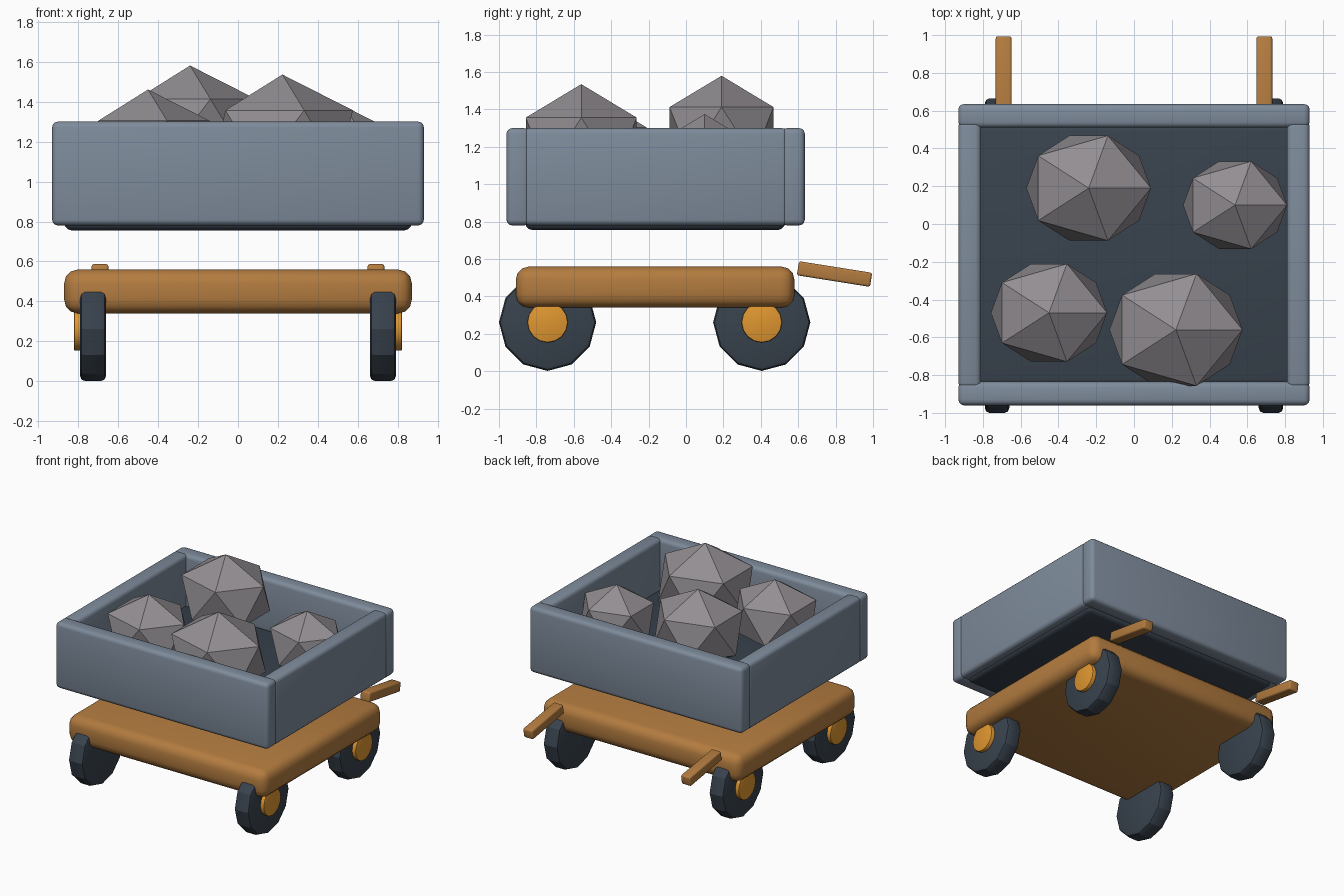
import bpy
from math import radians, pi

if "Cube" in bpy.data.objects:
    bpy.data.objects.remove(bpy.data.objects["Cube"])


def material(name, rgb):
    m = bpy.data.materials.new(name)
    m.diffuse_color = (*rgb, 1)
    m.use_nodes = True
    m.node_tree.nodes["Principled BSDF"].inputs["Base Color"].default_value = m.diffuse_color
    return m


STEEL = material("steel_blue", (0.21, 0.26, 0.33))
DARK = material("dark_slate", (0.04, 0.055, 0.075))
WOOD = material("wood", (0.45, 0.2, 0.05))
ORANGE = material("orange", (0.75, 0.31, 0.03))
ROCK = material("rock", (0.29, 0.27, 0.29))


def finish(obj, name, mat, bevel=0, segments=3, angle=35):
    obj.name = name
    obj.data.materials.append(mat)
    bpy.ops.object.transform_apply(location=False, rotation=True, scale=True)
    if bevel:
        b = obj.modifiers.new("bevel", 'BEVEL')
        b.width, b.segments = bevel, segments
        b.limit_method, b.angle_limit = 'ANGLE', radians(40)
        bpy.ops.object.modifier_apply(modifier=b.name)
    bpy.ops.object.shade_smooth_by_angle(angle=radians(angle))
    return obj


def box(name, lo, hi, mat, bevel, tilt=0):
    bpy.ops.mesh.primitive_cube_add(
        size=1, location=[(a + b) / 2 for a, b in zip(lo, hi)], rotation=(tilt, 0, 0))
    obj = bpy.context.object
    obj.scale = [b - a for a, b in zip(lo, hi)]
    return finish(obj, name, mat, bevel)


def disc(name, x0, x1, y, z, radius, sides, mat, bevel):
    bpy.ops.mesh.primitive_cylinder_add(
        vertices=sides, radius=radius, depth=abs(x1 - x0),
        location=((x0 + x1) / 2, y, z), rotation=(0, pi / 2, 0))
    return finish(bpy.context.object, name, mat, bevel, 2, 25)


# Chassis
box("chassis", (-0.87, -0.91, 0.34), (0.87, 0.58, 0.56), WOOD, 0.07)

# Wheels, hubs and handles on both sides
for side, s in (("left", -1), ("right", 1)):
    for end, y in (("front", -0.74), ("rear", 0.405)):
        disc(f"{end}_{side}_wheel", s * 0.66, s * 0.79, y, 0.262, 0.26, 12, DARK, 0.025)
        disc(f"{end}_{side}_hub", s * 0.75, s * 0.82, y, 0.262, 0.108, 16, ORANGE, 0.006)
    box(f"{side}_handle", (s * 0.69 - 0.042, 0.596, 0.482),
        (s * 0.69 + 0.042, 0.992, 0.558), WOOD, 0.012, radians(-9))

# Tray floor and walls
box("tray_floor", (-0.87, -0.86, 0.755), (0.87, 0.53, 0.90), DARK, 0.04)
box("tray_front", (-0.93, -0.96, 0.78), (0.93, -0.835, 1.30), STEEL, 0.03)
box("tray_back", (-0.93, 0.51, 0.78), (0.93, 0.635, 1.30), STEEL, 0.03)
for side, s in (("left", -1), ("right", 1)):
    x0, x1 = sorted((s * 0.81, s * 0.93))
    box(f"tray_{side}", (x0, -0.87, 0.78), (x1, 0.545, 1.30), STEEL, 0.03)

# Faceted rocks: x, y, top height, size
for i, (x, y, top, r) in enumerate([(-0.24, 0.19, 1.58, 0.369), (0.535, 0.10, 1.375, 0.308),
                                    (-0.45, -0.47, 1.46, 0.344), (0.222, -0.56, 1.535, 0.394)]):
    bpy.ops.mesh.primitive_ico_sphere_add(
        subdivisions=1, radius=r, location=(x, y, top - 0.82 * r))
    rock = bpy.context.object
    rock.scale = (1, 0.885, 0.82)
    finish(rock, f"rock_{i + 1}", ROCK, angle=10)
